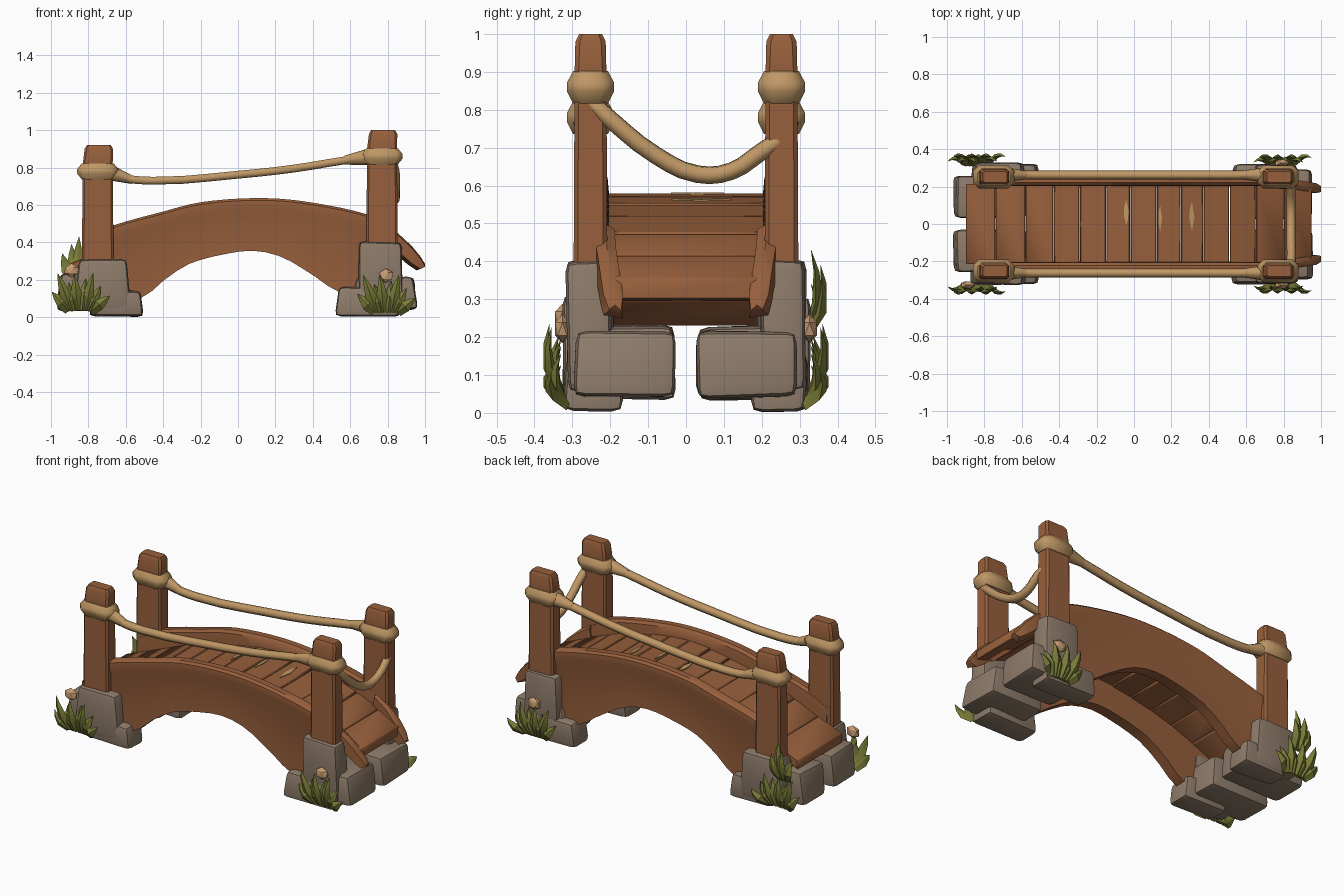
import bpy, bmesh, math, random
from mathutils import Vector

random.seed(4)
cube = bpy.data.objects.get("Cube")
if cube:
    bpy.data.objects.remove(cube)


def material(name, rgb):
    m = bpy.data.materials.new(name)
    m.use_nodes = True
    m.diffuse_color = (*rgb, 1)
    m.node_tree.nodes["Principled BSDF"].inputs["Base Color"].default_value = (*rgb, 1)
    return m


WOOD = material("warm wood", (0.31, 0.115, 0.045))
STONE = material("grey brown stone", (0.27, 0.2, 0.145))
ROPE = material("tan rope", (0.52, 0.31, 0.13))
GRASS = material("olive grass", (0.2, 0.21, 0.04))
CAP = material("pale mushroom", (0.58, 0.34, 0.17))


def finish(name, bm, mat, bevel=0.0, angle=35, segments=1):
    if bevel:
        bmesh.ops.bevel(bm, geom=bm.edges[:], offset=bevel, segments=segments,
                        profile=0.6, affect='EDGES', clamp_overlap=True)
    bmesh.ops.recalc_face_normals(bm, faces=bm.faces)
    me = bpy.data.meshes.new(name)
    bm.to_mesh(me)
    bm.free()
    me.materials.append(mat)
    ob = bpy.data.objects.new(name, me)
    bpy.context.collection.objects.link(ob)
    bpy.ops.object.select_all(action='DESELECT')
    ob.select_set(True)
    bpy.context.view_layer.objects.active = ob
    bpy.ops.object.shade_smooth_by_angle(angle=math.radians(angle))
    return ob


def loft(rings, bm=None):
    """Skin a row of equal rings and cap both ends."""
    bm = bm or bmesh.new()
    rows = [[bm.verts.new(p) for p in r] for r in rings]
    n = len(rows[0])
    for a, b in zip(rows, rows[1:]):
        for i in range(n):
            j = (i + 1) % n
            bm.faces.new((a[i], a[j], b[j], b[i]))
    bm.faces.new(rows[0][::-1])
    bm.faces.new(rows[-1])
    return bm


def rect(cx, cy, z, hx, hy, cut=0.3):
    """Horizontal rectangle with cut corners."""
    k = min(hx, hy) * cut
    quad = [(hx - k, hy), (hx, hy - k), (hx, k - hy), (hx - k, -hy),
            (k - hx, -hy), (-hx, k - hy), (-hx, hy - k), (k - hx, hy)]
    return [(cx + x, cy + y, z) for x, y in quad]


def sample(points, x):
    """Smooth interpolation through (x, value) points."""
    for i in range(len(points) - 1):
        (x0, v0), (x1, v1) = points[i], points[i + 1]
        if x <= x1 or i == len(points) - 2:
            pa = points[max(i - 1, 0)]
            pb = points[min(i + 2, len(points) - 1)]
            m0 = (v1 - pa[1]) / (x1 - pa[0])
            m1 = (pb[1] - v0) / (pb[0] - x0)
            d = x1 - x0
            t = (x - x0) / d
            return ((2*t**3 - 3*t**2 + 1) * v0 + (t**3 - 2*t**2 + t) * d * m0
                    + (3*t**2 - 2*t**3) * v1 + (t**3 - t**2) * d * m1)


def rock(name, x, y, z, jitter=0.012, taper=0.02, bevel=0.03):
    """Rounded stone block from (min, max) ranges, narrower at the top."""
    bm = bmesh.new()
    bmesh.ops.create_cube(bm, size=1)
    for v in bm.verts:
        s = taper if v.co.z > 0 else 0
        for axis, (lo, hi) in enumerate((x, y, z)):
            side = 1 if v.co[axis] > 0 else -1
            pull = random.uniform(0, jitter) + (s if axis == 0 else 0)
            v.co[axis] = (hi if side > 0 else lo) - side * pull
    finish(name, bm, STONE, bevel, 50, 2)


def rope(name, points, radius):
    cu = bpy.data.curves.new(name, 'CURVE')
    cu.dimensions = '3D'
    cu.bevel_depth = radius
    cu.bevel_resolution = 1
    cu.resolution_u = 3
    cu.use_fill_caps = True
    sp = cu.splines.new('BEZIER')
    sp.bezier_points.add(len(points) - 1)
    for bp, p in zip(sp.bezier_points, points):
        bp.co = p
        bp.handle_left_type = bp.handle_right_type = 'AUTO'
    cu.materials.append(ROPE)
    ob = bpy.data.objects.new(name, cu)
    bpy.context.collection.objects.link(ob)


def grass(name, x, y, z, side, tips):
    """Fan of pointed blades leaning outward; tips are (dx, height)."""
    bm = bmesh.new()
    for i, (dx, h) in enumerate(tips):
        base = Vector((x + dx * 0.4, y, z))
        tip = Vector((x + dx, y + side * (0.015 + 0.025 * (i % 2)), z + h))
        along = tip - base
        across = Vector((along.z, 0, -along.x)).normalized()
        out = Vector((0, side, 0))
        rings = []
        for t, w in ((0, 0.024), (0.4, 0.031), (0.75, 0.017), (1, 0.001)):
            c = base + along * t + out * 0.022 * math.sin(t * math.pi)
            rings.append([c - across * w, c + out * w * 0.6, c + across * w, c - out * w * 0.3])
        loft(rings, bm)
    finish(name, bm, GRASS, angle=30)


# Curves of the arch
RAIL_TOP = [(-0.8, 0.43), (-0.67, 0.49), (-0.4, 0.565), (-0.2, 0.615), (0.1, 0.637),
            (0.35, 0.62), (0.69, 0.55), (0.82, 0.48)]
RAIL_LOW = [(-0.8, 0.06), (-0.52, 0.1), (-0.38, 0.21), (-0.25, 0.29), (0, 0.35), (0.12, 0.352),
            (0.25, 0.315), (0.4, 0.225), (0.55, 0.13), (0.82, 0.1)]
DECK = [(-0.9, 0.29), (-0.67, 0.385), (-0.35, 0.505), (0, 0.57), (0.2, 0.575),
        (0.5, 0.525), (0.75, 0.44), (0.95, 0.36)]

# Deck planks
edges = [-0.9, -0.74, -0.58, -0.43, -0.29, -0.15, -0.02, 0.12, 0.25, 0.37, 0.51, 0.65, 0.8, 0.95]
bm = bmesh.new()
for a, b in zip(edges, edges[1:]):
    dz = random.uniform(-0.006, 0.002)
    rings = []
    for x in (a + 0.002, b - 0.001):
        z = sample(DECK, x) + dz
        rings.append([(x, -0.215, z - 0.058), (x, 0.215, z - 0.058), (x, 0.215, z), (x, -0.215, z)])
    loft(rings, bm)
finish("deck_planks", bm, WOOD, 0.005)

# Worn patches on the deck
bm = bmesh.new()
for cx, cy, w, h in ((-0.04, 0.06, 0.014, 0.07), (0.14, 0.03, 0.01, 0.07), (0.31, 0.04, 0.013, 0.08)):
    outline = [(cx - w, cy + h * 0.4), (cx, cy + h), (cx + w, cy), (cx, cy - h), (cx - w, cy - h * 0.2)]
    loft([[(x, y, sample(DECK, x) + dz) for x, y in outline] for dz in (-0.003, 0.003)], bm)
finish("worn_patches", bm, ROPE)

for side, label in ((-1, "front"), (1, "back")):
    # Arched side beam with rounded upper edge
    rings = []
    for i in range(25):
        x = -0.8 + 1.62 * i / 24
        t, b = sample(RAIL_TOP, x), sample(RAIL_LOW, x)
        section = [(0.2, b), (0.265, b), (0.262, t - 0.09), (0.276, t - 0.05),
                   (0.274, t - 0.012), (0.26, t), (0.222, t), (0.207, t - 0.015), (0.203, t - 0.06)]
        rings.append([(x, side * y, z) for y, z in section])
    finish(label + "_arch_beam", loft(rings), WOOD, angle=40)

    # Drooping beam tail past the tall posts
    rings = []
    for x, y, t, b in ((0.78, 0.215, 0.5, 0.38), (0.86, 0.21, 0.445, 0.34),
                       (0.93, 0.2, 0.38, 0.28), (0.975, 0.192, 0.325, 0.25), (1.0, 0.187, 0.285, 0.262)):
        k = 0.026 if x < 0.99 else 0.016
        rings.append([(x, side * (y + k), t - 0.012), (x, side * (y + k), b + 0.008),
                      (x - 0.02, side * (y - k), b), (x, side * (y - k), t - 0.015), (x, side * y, t)])
    finish(label + "_beam_tail", loft(rings), WOOD, angle=40)

    for px, top, knot, end in ((-0.75, 0.92, 0.78, "short"), (0.77, 1.0, 0.86, "tall")):
        py = side * 0.252
        # Post
        lean = 0.006
        rings = [rect(px, py, 0.08, 0.085, 0.046, 0.25), rect(px, py, 0.5, 0.083, 0.044, 0.25),
                 rect(px, py, top - 0.1, 0.08, 0.042, 0.25),
                 rect(px + lean, py, top - 0.02, 0.076, 0.04, 0.3),
                 rect(px + lean, py, top, 0.064, 0.03, 0.3)]
        finish(f"{label}_{end}_post", loft(rings), WOOD, angle=35)
        # Rope wrapped round the post
        rings = [rect(px, py, knot + dz, hx, hy, 0.5) for dz, hx, hy in
                 ((-0.044, 0.084, 0.046), (-0.012, 0.11, 0.062), (0.012, 0.11, 0.062), (0.042, 0.086, 0.046))]
        finish(f"{label}_{end}_rope_wrap", loft(rings), ROPE, angle=40)

    # Handrail rope
    yr = side * 0.262
    rope(label + "_handrail_rope", [(-0.72, yr, 0.775), (-0.6, yr, 0.742), (-0.45, yr, 0.73),
         (0, yr, 0.762), (0.3, yr, 0.795), (0.58, yr, 0.84), (0.74, yr, 0.86)], 0.024)
    # Thicker rope where it meets the wraps
    for x0, z0, x1, z1 in ((-0.69, 0.777, -0.57, 0.737), (0.7, 0.858, 0.57, 0.84)):
        rings = [[(x, yr + r * 0.9 * math.cos(a * math.pi / 4), z + r * math.sin(a * math.pi / 4))
                  for a in range(8)] for x, z, r in ((x0, z0, 0.045), (x1, z1, 0.024))]
        finish(label + "_rope_collar", loft(rings), ROPE, angle=50)

    # Foundation stones
    def stone(name, x, y, z, **kw):
        rock(f"{label}_{name}", x, tuple(sorted((side * y[0], side * y[1]))), z, **kw)
    stone("low_end_stone", (-0.88, -0.57), (0.185, 0.33), (0.03, 0.318))
    stone("low_end_foot", (-0.8, -0.5), (0.17, 0.325), (0.0, 0.15), taper=0.015)
    stone("low_end_inner_stone", (-0.975, -0.56), (0.025, 0.26), (0.03, 0.235))
    stone("high_end_stone", (0.635, 0.885), (0.195, 0.32), (0.05, 0.41), taper=0.008)
    stone("high_end_foot", (0.515, 0.87), (0.165, 0.325), (0.0, 0.165))
    stone("high_end_inner_stone", (0.6, 0.965), (0.02, 0.3), (0.035, 0.222))

    # Grass tufts
    fan = [(-0.15, 0.1), (-0.12, 0.2), (-0.06, 0.15), (-0.03, 0.2), (0.03, 0.17),
           (0.07, 0.2), (0.11, 0.13), (0.16, 0.08)]
    grass(label + "_high_end_grass", 0.79, side * 0.315, 0.025, side, fan)
    grass(label + "_low_end_grass", -0.845, side * 0.32, 0.035, side, fan)
    # Mushroom caps
    for mx, mz in ((-0.89, 0.25), (0.79, 0.222)):
        if side > 0 and mx < 0:
            continue
        bm = bmesh.new()
        bmesh.ops.create_icosphere(bm, subdivisions=1, radius=0.045)
        for v in bm.verts:
            v.co = (v.co.x + mx, v.co.y * 0.5 + side * 0.326, v.co.z * 0.85 + mz)
        finish(label + "_mushroom_cap", bm, CAP, angle=20)

# Tall tuft at the back of the low end
grass("back_tall_grass", -0.87, 0.315, 0.2, 1, [(-0.07, 0.14), (-0.02, 0.19), (0.02, 0.23), (0.05, 0.16)])

# Sagging rope across the high end
rope("cross_rope", [(0.83, -0.25, 0.82), (0.84, -0.2, 0.775), (0.84, -0.08, 0.68), (0.84, 0.03, 0.63),
                    (0.84, 0.12, 0.638), (0.84, 0.2, 0.69), (0.83, 0.24, 0.716)], 0.025)
